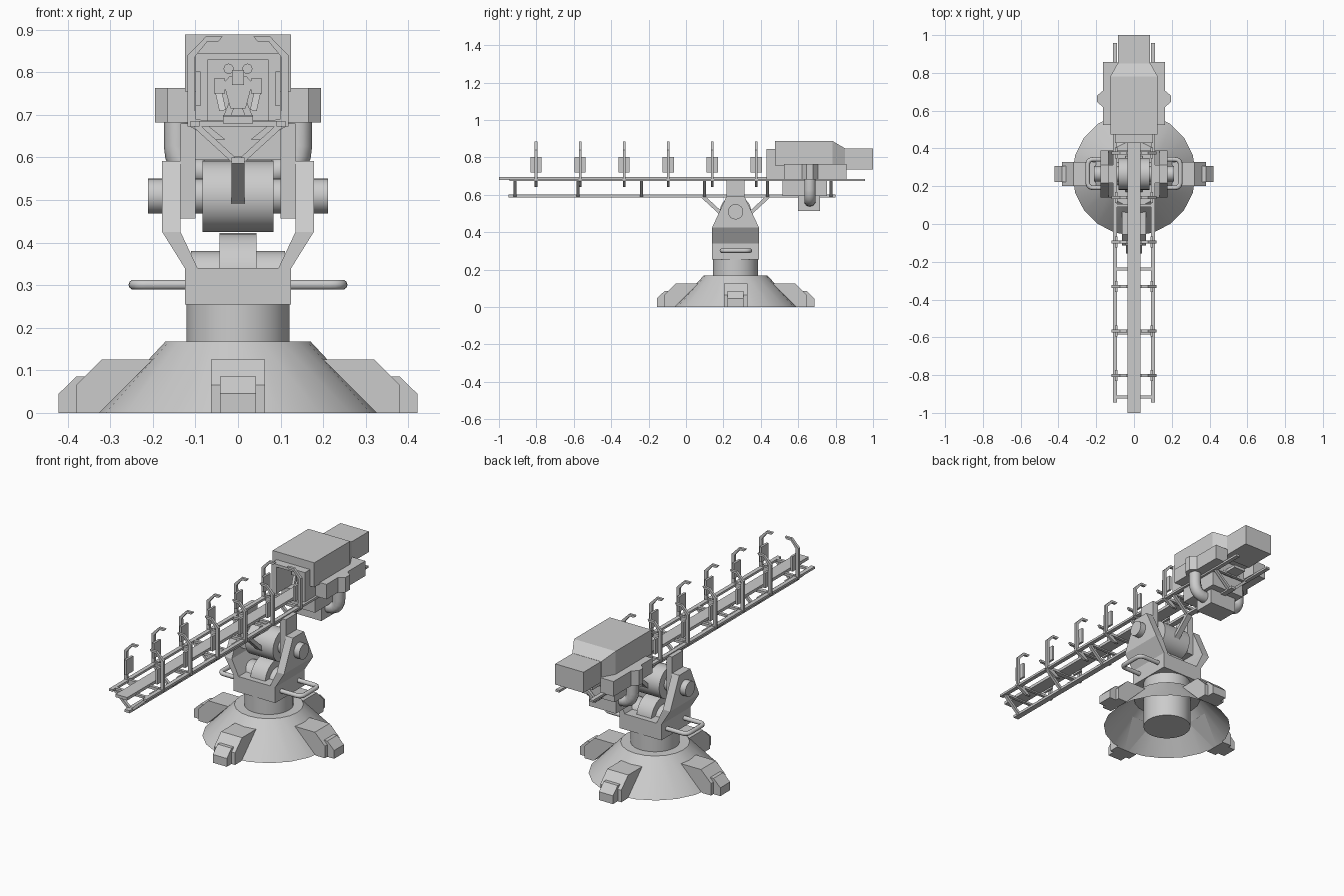
import bpy, bmesh, math
from mathutils import Vector, Matrix

if "Cube" in bpy.data.objects:
    bpy.data.objects.remove(bpy.data.objects["Cube"])

CY = 0.265  # turning axis of the pedestal


def finish(name, bm, smooth=False):
    bmesh.ops.recalc_face_normals(bm, faces=bm.faces)
    me = bpy.data.meshes.new(name)
    bm.to_mesh(me)
    bm.free()
    ob = bpy.data.objects.new(name, me)
    bpy.context.collection.objects.link(ob)
    if smooth:
        bpy.ops.object.select_all(action='DESELECT')
        ob.select_set(True)
        bpy.context.view_layer.objects.active = ob
        bpy.ops.object.shade_smooth_by_angle(angle=math.radians(40))
    return ob


def loft(name, a, b):
    """Solid between two matching outlines of 3D points."""
    bm = bmesh.new()
    va, vb = [bm.verts.new(p) for p in a], [bm.verts.new(p) for p in b]
    bm.faces.new(va)
    bm.faces.new(vb)
    for i in range(len(a)):
        j = (i + 1) % len(a)
        bm.faces.new((va[i], va[j], vb[j], vb[i]))
    return finish(name, bm)


def prism(name, pts, axis, lo, hi, s=1):
    put = {'x': lambda u, v, w: (s * w, u, v),
           'y': lambda u, v, w: (s * u, w, v),
           'z': lambda u, v, w: (s * u, v, w)}[axis]
    return loft(name, [put(u, v, lo) for u, v in pts], [put(u, v, hi) for u, v in pts])


def box(name, x0, x1, y0, y1, z0, z1, s=1):
    return prism(name, [(x0, y0), (x1, y0), (x1, y1), (x0, y1)], 'z', z0, z1, s)


def cyl(name, p, q, r, n=24, r2=None, caps=True):
    p, q = Vector(p), Vector(q)
    bm = bmesh.new()
    rot = (q - p).to_track_quat('Z', 'Y').to_matrix().to_4x4()
    bmesh.ops.create_cone(bm, cap_ends=caps, segments=n, radius1=r, radius2=r2 or r,
                          depth=(q - p).length, matrix=Matrix.Translation((p + q) / 2) @ rot)
    return finish(name, bm, True)


def bar(name, p, q, wx, wt):
    """Rectangular strut, wx wide and wt thick."""
    p, q = Vector(p), Vector(q)
    d = (q - p).normalized()
    side = Vector((1, 0, 0)) if abs(d.x) < 0.1 else Vector((0, 1, 0))
    up = d.cross(side).normalized()
    cs = [(1, 1), (-1, 1), (-1, -1), (1, -1)]
    ring = [side * (a * wx / 2) + up * (b * wt / 2) for a, b in cs]
    return loft(name, [p + o for o in ring], [q + o for o in ring])


def tube(name, pts, r, fillet):
    """Round pipe along a path with rounded corners."""
    pts = [Vector(p) for p in pts]
    path = [pts[0]]
    for a, b, c in zip(pts, pts[1:], pts[2:]):
        s, e = b + (a - b).normalized() * fillet, b + (c - b).normalized() * fillet
        for k in range(6):
            t = k / 5
            path.append(s * (1 - t) ** 2 + b * 2 * t * (1 - t) + e * t * t)
    path.append(pts[-1])
    cu = bpy.data.curves.new(name + "_path", 'CURVE')
    cu.dimensions, cu.bevel_depth, cu.bevel_resolution, cu.use_fill_caps = '3D', r, 3, True
    sp = cu.splines.new('POLY')
    sp.points.add(len(path) - 1)
    for pt, co in zip(sp.points, path):
        pt.co = (*co, 1)
    tmp = bpy.data.objects.new("tmp", cu)
    bpy.context.collection.objects.link(tmp)
    me = bpy.data.meshes.new_from_object(tmp.evaluated_get(bpy.context.evaluated_depsgraph_get()))
    bpy.data.objects.remove(tmp)
    bm = bmesh.new()
    bm.from_mesh(me)
    return finish(name, bm, True)


# Pedestal: open conical skirt, deck and neck
cyl("base_skirt", (0, CY, 0), (0, CY, 0.168), 0.327, 20, 0.17, False)
cyl("base_deck", (0, CY, 0.162), (0, CY, 0.168), 0.17, 20)
cyl("neck", (0, CY, 0.0), (0, CY, 0.256), 0.121, 32)

# Four feet around the skirt
for k in range(4):
    turn = Matrix.Translation((0, CY, 0)) @ Matrix.Rotation(k * math.pi / 2, 4, 'Z')
    foot = prism("foot", [(0.325, 0), (0.38, 0), (0.38, 0.065), (0.32, 0.125), (0.2, 0.125)], 'x', -0.063, 0.063)
    toe = prism("toe", [(0.36, 0), (0.421, 0), (0.421, 0.045), (0.38, 0.085), (0.35, 0.085)], 'x', -0.042, 0.042)
    for ob in (foot, toe):
        ob.data.transform(turn)

# Yoke with tapered arms
half = [(0.125, 0.255), (0.125, 0.34), (0.178, 0.425), (0.135, 0.425), (0.095, 0.34)]
prism("yoke", half + [(-x, z) for x, z in reversed(half)], 'y', 0.14, 0.39)
for s in (1, -1):
    prism("yoke_arm", [(0.14, 0.425), (0.39, 0.425), (0.312, 0.592), (0.217, 0.592)], 'x', 0.135, 0.178, s)
    tube("handle", [(s * 0.11, 0.192, 0.301), (s * 0.245, 0.192, 0.301),
                    (s * 0.245, 0.342, 0.301), (s * 0.11, 0.342, 0.301)], 0.012, 0.03)
    # Columns that carry the rails
    box("rail_column", 0.1, 0.135, 0.217, 0.312, 0.457, 0.68, s)

# Tilt drum, pivot and lower roller
cyl("pivot", (-0.211, CY, 0.509), (0.211, CY, 0.509), 0.041)
cyl("tilt_drum", (-0.083, CY, 0.509), (0.083, CY, 0.509), 0.084, 32)
cyl("lower_roller", (-0.11, CY, 0.315), (0.11, CY, 0.315), 0.065)
cyl("lower_roller_hub", (-0.044, CY, 0.325), (0.044, CY, 0.325), 0.097)

# Launch rail: triangular truss
box("centre_beam", -0.035, 0.035, -1.0, 0.85, 0.68, 0.696)
box("lower_rail", -0.015, 0.015, -0.95, 0.8, 0.586, 0.6)
for s in (1, -1):
    box("side_rail", 0.09, 0.112, -0.945, 0.957, 0.673, 0.685, s)
for i in range(6):
    y = -0.915 + i * 0.338
    box("rung", -0.1, 0.1, y - 0.008, y + 0.008, 0.673, 0.685)
    for s in (1, -1):
        bar("truss_strut", (s * 0.1, y, 0.676), (s * 0.008, y, 0.592), 0.016, 0.014)
bar("front_brace", (0, 0.085, 0.595), (0, 0.215, 0.475), 0.03, 0.02)
bar("rear_brace", (0, 0.445, 0.595), (0, 0.315, 0.475), 0.03, 0.02)

# Guide clips along the rail
hook = [(0.1, 0.68), (0.118, 0.68), (0.118, 0.84), (0.075, 0.884), (0.036, 0.884), (0.046, 0.872), (0.072, 0.872), (0.102, 0.835)]
gusset = [(0.118, 0.69), (0.118, 0.675), (0.058, 0.642), (0.03, 0.642), (0.09, 0.69)]
for i in range(6):
    y = -0.802 + i * 0.2356
    box("clip_bar", -0.118, 0.118, y - 0.008, y + 0.008, 0.673, 0.687)
    for s in (1, -1):
        prism("clip_hook", hook, 'y', y - 0.007, y + 0.007, s)
        prism("clip_gusset", gusset, 'y', y - 0.007, y + 0.007, s)
        box("clip_pad", 0.088, 0.1, y - 0.03, y + 0.03, 0.72, 0.802, s)

# Rear housing with a tunnel through its front
box("housing_roof", -0.125, 0.125, 0.475, 0.782, 0.83, 0.888)
box("tunnel_roof", -0.1, 0.1, 0.43, 0.48, 0.83, 0.845)
box("housing_back", -0.125, 0.125, 0.74, 0.782, 0.686, 0.83)


def rect(w, y, z0, z1):
    return [(-w, y, z0), (w, y, z0), (w, y, z1), (-w, y, z1)]


loft("housing_taper", rect(0.125, 0.782, 0.74, 0.888), rect(0.087, 0.85, 0.74, 0.848))
box("tail_box", -0.085, 0.085, 0.82, 1.0, 0.735, 0.847)
bump = [(0.07, 0.523), (0.165, 0.523), (0.165, 0.62), (0.195, 0.645), (0.195, 0.68),
        (0.165, 0.705), (0.165, 0.775), (0.165, 0.857), (0.087, 0.857)]
for s in (1, -1):
    box("housing_wall", 0.07, 0.125, 0.475, 0.75, 0.755, 0.835, s)
    box("tunnel_wall", 0.07, 0.1, 0.43, 0.53, 0.685, 0.83, s)
    prism("side_box", bump, 'z', 0.682, 0.763, s)
    tube("hose", [(s * 0.143, 0.662, 0.69), (s * 0.143, 0.662, 0.567), (s * 0.05, 0.662, 0.567)], 0.031, 0.06)

# Machinery under the housing
box("under_box", -0.1, 0.1, 0.517, 0.755, 0.594, 0.684)
box("under_tank", -0.08, 0.08, 0.6, 0.716, 0.512, 0.6)

# Small robot waiting in the tunnel
FY = 0.56
prism("robot_torso", [(-0.018, 0.715), (0.018, 0.715), (0.034, 0.775), (0.02, 0.79), (-0.02, 0.79), (-0.034, 0.775)],
      'y', FY - 0.022, FY + 0.022)
box("robot_head", -0.014, 0.014, FY - 0.028, FY + 0.01, 0.77, 0.805)
box("robot_stand", -0.035, 0.035, FY - 0.02, FY + 0.03, 0.69, 0.7)
for s in (1, -1):
    box("robot_shoulder", 0.03, 0.056, FY - 0.02, FY + 0.02, 0.75, 0.785, s)
    bar("robot_arm", (s * 0.046, FY, 0.755), (s * 0.036, FY - 0.03, 0.71), 0.016, 0.016)
    bar("robot_leg", (s * 0.014, FY, 0.725), (s * 0.026, FY, 0.696), 0.024, 0.016)
    cyl("robot_thruster", (s * 0.022, FY + 0.02, 0.808), (s * 0.022, FY + 0.05, 0.808), 0.012, 12)
